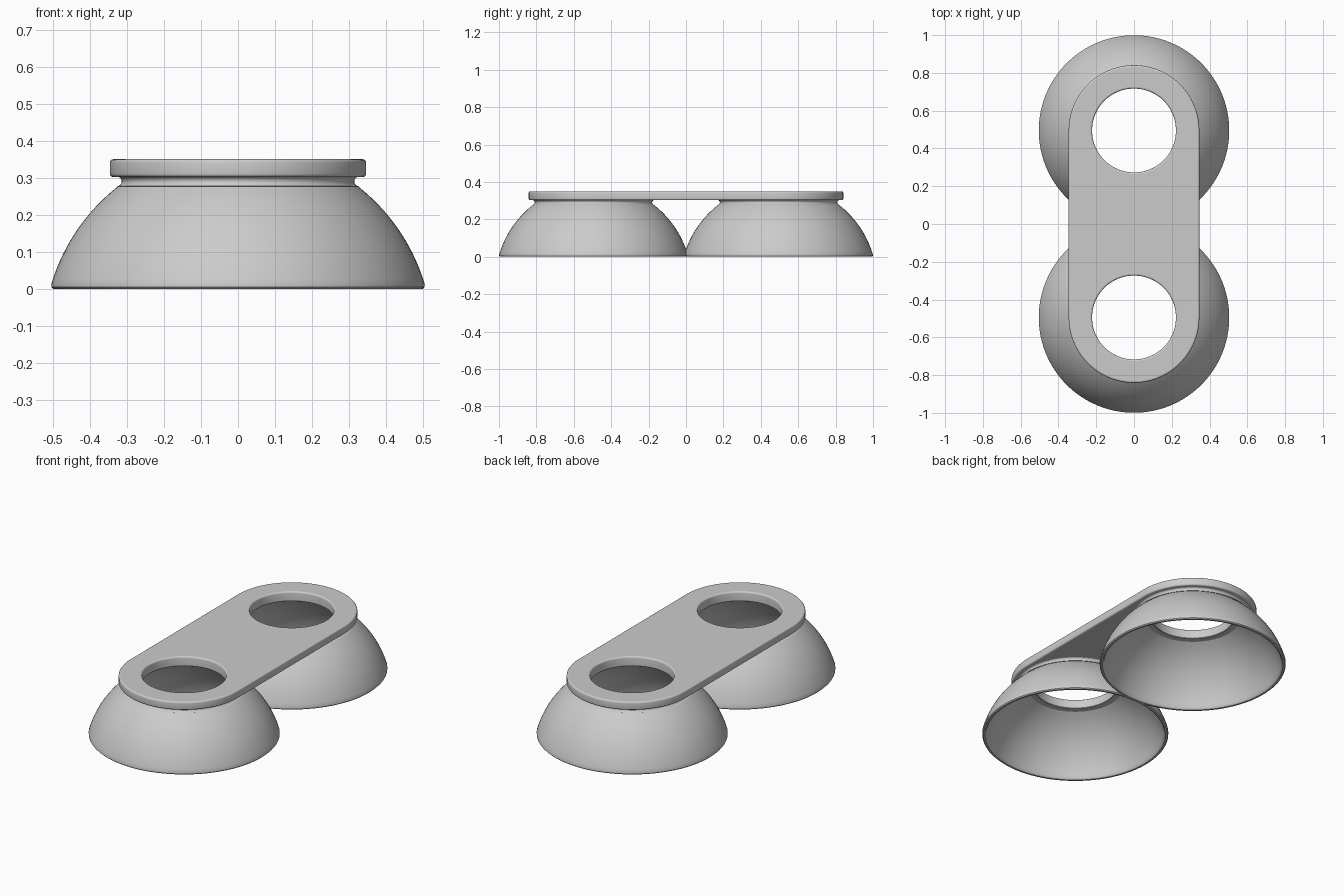
import bpy, bmesh
from math import sin, cos, pi, sqrt, radians

if "Cube" in bpy.data.objects:
    bpy.data.objects.remove(bpy.data.objects["Cube"], do_unlink=True)

grey = bpy.data.materials.new("plain_grey")
grey.use_nodes = True
grey.diffuse_color = (0.6, 0.6, 0.6, 1)
grey.node_tree.nodes["Principled BSDF"].inputs["Base Color"].default_value = (0.6, 0.6, 0.6, 1)

SEG = 96            # sides of a full circle
SPACING = 0.495     # distance of each dome axis from the centre
HOLE = 0.222
PLATE_LOW, PLATE_TOP = 0.302, 0.35


def circle(r, z, cy=0):
    return [(r * cos(2 * pi * i / SEG), cy + r * sin(2 * pi * i / SEG), z) for i in range(SEG)]


def stadium(r, z):
    half = SEG // 2
    return [(r * cos(pi * i / half + start), side * SPACING + r * sin(pi * i / half + start), z)
            for side, start in ((1, 0), (-1, pi)) for i in range(half + 1)]


def skin(bm, rings):
    """Join a stack of closed rings with quads; return the vertex rings."""
    loops = [[bm.verts.new(p) for p in ring] for ring in rings]
    for a, b in zip(loops, loops[1:]):
        for i in range(len(a)):
            j = (i + 1) % len(a)
            bm.faces.new((a[i], a[j], b[j], b[i]))
    return loops


def finish(bm, name, location=(0, 0, 0)):
    bmesh.ops.recalc_face_normals(bm, faces=bm.faces)
    mesh = bpy.data.meshes.new(name)
    bm.to_mesh(mesh)
    bm.free()
    mesh.materials.append(grey)
    obj = bpy.data.objects.new(name, mesh)
    obj.location = location
    bpy.context.collection.objects.link(obj)
    bpy.ops.object.select_all(action='DESELECT')
    obj.select_set(True)
    bpy.context.view_layer.objects.active = obj
    bpy.ops.object.shade_smooth_by_angle(angle=radians(40))
    for face in mesh.polygons:      # keep level faces perfectly flat
        if abs(face.normal.z) > 0.999:
            face.use_smooth = False


# Dome shell: outer sphere cap, neck fillet, inner sphere cap and flat ceiling
def sphere_arc(radius, z0, z1, steps=16):
    depth = 0.1376
    heights = [z0 + (z1 - z0) * i / steps for i in range(steps + 1)]
    return [(sqrt(radius ** 2 - (z + depth) ** 2), z) for z in heights]


neck = [(0.314 + 0.013 * (1 - sin(a)), 0.290 - 0.013 * cos(a))
        for a in (pi * i / 8 for i in range(9))]
profile = (neck[::-1] + sphere_arc(0.526, 0.276, 0.012)
           + [(0.504, 0.005), (0.499, 0.0), (0.489, 0.0), (0.484, 0.004)]
           + sphere_arc(0.503, 0.010, 0.294)
           + [(HOLE + 0.003, 0.294), (HOLE, 0.297), (HOLE, PLATE_LOW)])

for name, side in (("front_dome", -1), ("back_dome", 1)):
    bm = bmesh.new()
    skin(bm, [circle(r, z) for r, z in profile])
    finish(bm, name, (0, side * SPACING, 0))

# Connecting plate with softened rim and two round holes
bm = bmesh.new()
R, B = 0.346, 0.009
quarter = [pi / 2 * i / 4 for i in range(5)]
rim = [(R - B + B * sin(a), PLATE_LOW + B - B * cos(a)) for a in quarter]
rim += [(R - B + B * cos(a), PLATE_TOP - B + B * sin(a)) for a in quarter]
bore = [(HOLE, PLATE_LOW)] + [(HOLE + B - B * cos(a), PLATE_TOP - B + B * sin(a)) for a in quarter]
walls = [skin(bm, [stadium(r, z) for r, z in rim])]
walls += [skin(bm, [circle(r, z, s * SPACING) for r, z in bore]) for s in (-1, 1)]
for end, up in ((0, 1), (-1, 1)):
    edges = [bm.edges.get((w[end][i - 1], w[end][i])) for w in walls for i in range(len(w[end]))]
    bmesh.ops.triangle_fill(bm, edges=edges, use_beauty=True, normal=(0, 0, up))
finish(bm, "connecting_plate")
